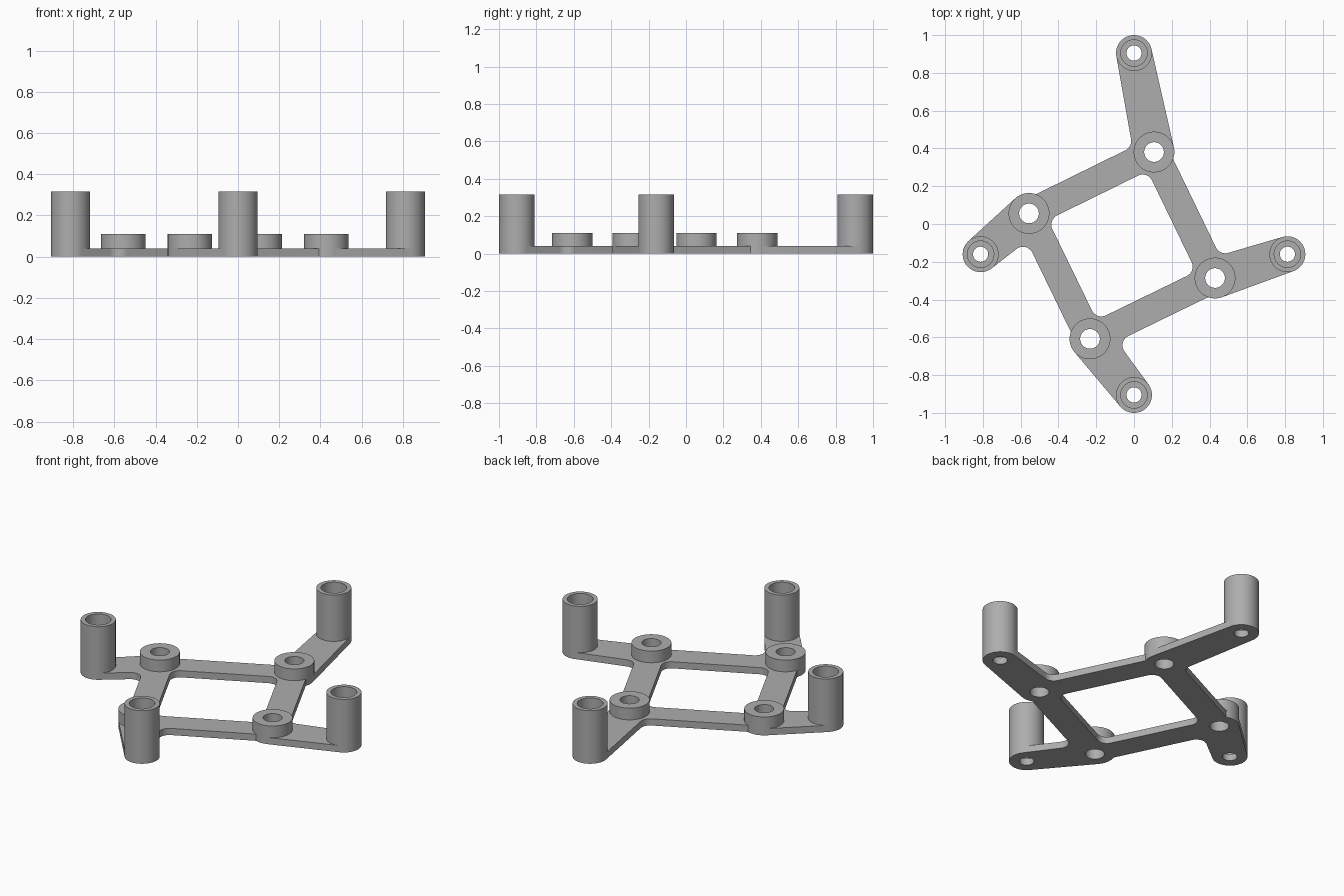
import bpy, bmesh, math
from mathutils import Vector

if "Cube" in bpy.data.objects:
    bpy.data.objects.remove(bpy.data.objects["Cube"])

PLATE, BOSS_TOP, POST_TOP = 0.04, 0.11, 0.317
BOSS_R, BOSS_HOLE = 0.108, 0.052
POST_R, POST_BORE, POST_HOLE = 0.095, 0.07, 0.04
HALF_BAR, FILLET = 0.075, 0.055

# Counter-clockwise: inner bosses and the corner post each one carries
bosses = [Vector(p) for p in ((0.106, 0.381), (-0.556, 0.056), (-0.233, -0.608), (0.429, -0.286))]
posts = [Vector(p) for p in ((0, 0.905), (-0.812, -0.16), (0, -0.905), (0.812, -0.16))]

grey = bpy.data.materials.new("grey plastic")
grey.diffuse_color = (0.42, 0.42, 0.42, 1)
grey.use_nodes = True
grey.node_tree.nodes["Principled BSDF"].inputs["Base Color"].default_value = grey.diffuse_color


def polar(a):
    return Vector((math.cos(a), math.sin(a)))


def angle(v):
    return math.atan2(v.y, v.x)


def arc(c, r, a0, a1, n):
    return [c + polar(a0 + (a1 - a0) * i / n) * r for i in range(n + 1)]


def fillet(b, m, dm, n, dn):
    """Arc rounding the corner of two edges lying dm and dn from b along normals m and n."""
    p, q, det = b.dot(m) + dm + FILLET, b.dot(n) + dn + FILLET, m.x * n.y - m.y * n.x
    c = Vector(((p * n.y - q * m.y) / det, (m.x * q - n.x * p) / det))
    a0 = angle(-m)
    turn = (angle(-n) - a0 + math.pi) % math.tau - math.pi
    return arc(c, FILLET, a0, a0 + turn, 10)


def finish(ob):
    ob.data.materials.clear()
    ob.data.materials.append(grey)
    bpy.ops.object.select_all(action='DESELECT')
    ob.select_set(True)
    bpy.context.view_layer.objects.active = ob
    bpy.ops.object.shade_smooth_by_angle(angle=math.radians(30))


def add_object(name, mesh):
    ob = bpy.data.objects.new(name, mesh)
    bpy.context.collection.objects.link(ob)
    finish(ob)


def tube(name, c, ro, ri, z0, z1, n=64):
    """Ring wall standing on the plate."""
    bm = bmesh.new()
    rings = [[bm.verts.new((*(c + polar(math.tau * i / n) * r), z)) for i in range(n)]
             for r, z in ((ro, z0), (ro, z1), (ri, z1), (ri, z0))]
    for a, b in zip(rings, rings[1:]):
        for i in range(n):
            j = (i + 1) % n
            bm.faces.new((a[i], a[j], b[j], b[i]))
    mesh = bpy.data.meshes.new(name)
    bm.to_mesh(mesh)
    bm.free()
    add_object(name, mesh)


# Plate outline: bar edge, boss shoulder, arm around the post, filleted return
outer, opening = [], []
for i, (b, t) in enumerate(zip(bosses, posts)):
    d_in = (b - bosses[i - 1]).normalized()
    d_out = (bosses[(i + 1) % 4] - b).normalized()
    n_in, n_out = Vector((d_in.y, -d_in.x)), Vector((d_out.y, -d_out.x))
    u = angle(t - b)
    spread = math.acos((BOSS_R - POST_R) / (t - b).length)
    hit = angle(n_in * HALF_BAR - d_in * math.sqrt(BOSS_R ** 2 - HALF_BAR ** 2))
    outer += arc(b, BOSS_R, hit, hit + (u - spread - hit) % math.tau, 8)
    outer += arc(t, POST_R, u - spread, u + spread, 32)
    outer += fillet(b, polar(u + spread), BOSS_R, n_out, HALF_BAR)
    opening += fillet(b, -n_in, HALF_BAR, -n_out, HALF_BAR)

# Plate: filled outline with the square opening and screw holes
loops = [outer, opening]
loops += [arc(b, BOSS_HOLE, 0, math.tau, 64)[:-1] for b in bosses]
loops += [arc(t, POST_HOLE, 0, math.tau, 64)[:-1] for t in posts]
curve = bpy.data.curves.new("plate_outline", 'CURVE')
curve.dimensions, curve.fill_mode, curve.extrude = '2D', 'BOTH', PLATE / 2
for loop in loops:
    s = curve.splines.new('POLY')
    s.points.add(len(loop) - 1)
    for pt, v in zip(s.points, loop):
        pt.co = (v.x, v.y, 0, 1)
    s.use_cyclic_u = True
helper = bpy.data.objects.new("plate_outline", curve)
bpy.context.collection.objects.link(helper)
bpy.context.view_layer.update()
mesh = bpy.data.meshes.new_from_object(helper.evaluated_get(bpy.context.evaluated_depsgraph_get()))
bpy.data.objects.remove(helper)
bm = bmesh.new()
bm.from_mesh(mesh)
bmesh.ops.remove_doubles(bm, verts=bm.verts, dist=1e-5)
bmesh.ops.translate(bm, verts=bm.verts, vec=(0, 0, PLATE / 2))
bmesh.ops.recalc_face_normals(bm, faces=bm.faces)
bm.to_mesh(mesh)
bm.free()
add_object("frame_plate", mesh)

# Low bosses and tall hollow posts
for i in range(4):
    tube(f"boss_{i + 1}", bosses[i], BOSS_R, BOSS_HOLE, PLATE, BOSS_TOP)
    tube(f"post_{i + 1}", posts[i], POST_R, POST_BORE, PLATE, POST_TOP)
